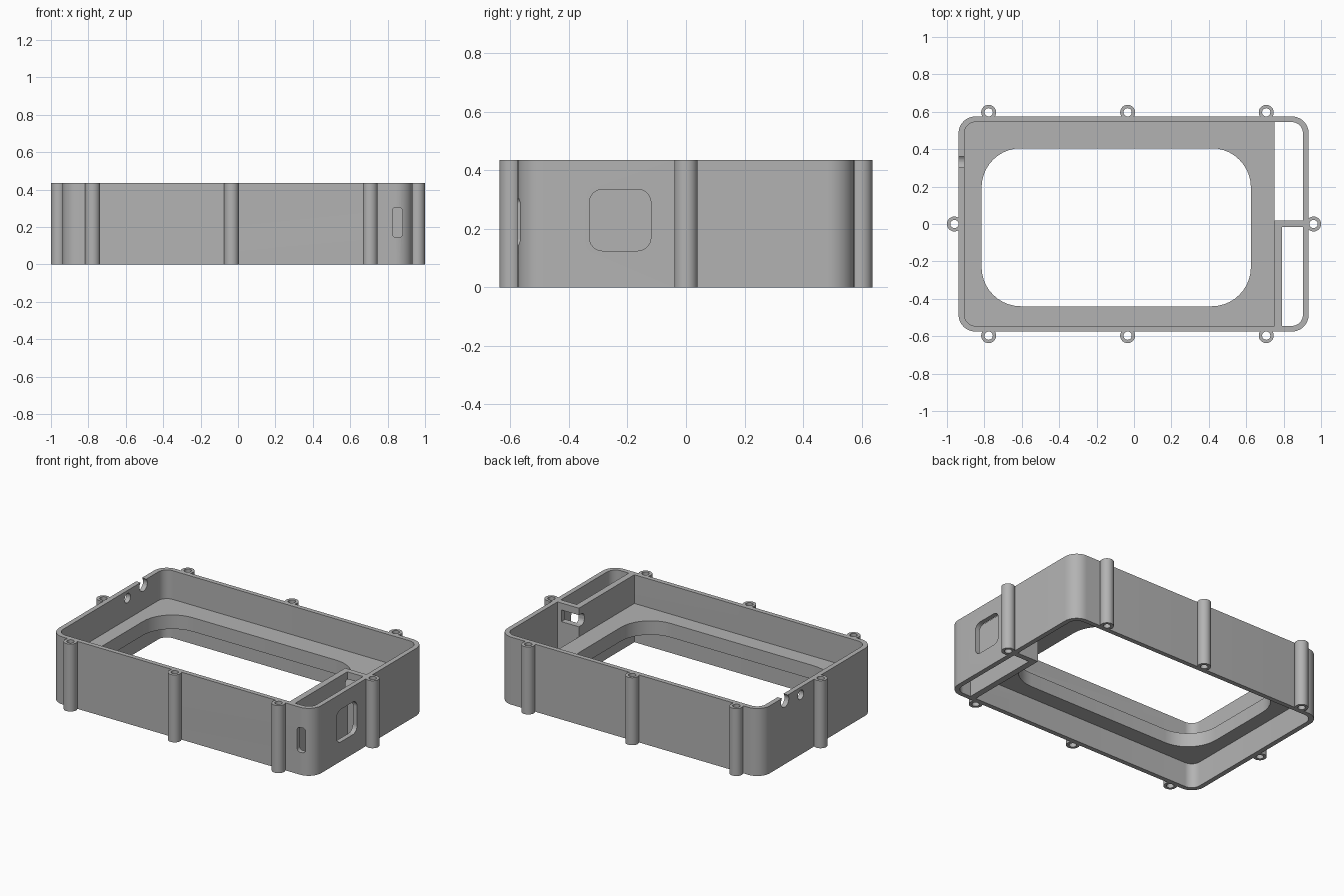
import bpy, bmesh, math

if "Cube" in bpy.data.objects:
    bpy.data.objects.remove(bpy.data.objects["Cube"], do_unlink=True)

HEIGHT = 0.435

# Single plastic colour
grey = bpy.data.materials.new("plastic grey")
grey.use_nodes = True
COLOUR = (0.45, 0.45, 0.45, 1)
grey.diffuse_color = COLOUR
grey.node_tree.nodes["Principled BSDF"].inputs["Base Color"].default_value = COLOUR

# Where outline coordinates (u, v) and depth w go for each extrusion axis
AXES = {
    "x": lambda u, v, w: (w, u, v),
    "y": lambda u, v, w: (u, w, v),
    "z": lambda u, v, w: (u, v, w),
}


def outline(u0, u1, v0, v1, right_radius, left_radius=None, steps=10):
    """Rounded rectangle, counter-clockwise from the right side."""
    left = right_radius if left_radius is None else left_radius
    corners = [(u1, v1, -1, -1, right_radius), (u0, v1, 1, -1, left),
               (u0, v0, 1, 1, left), (u1, v0, -1, 1, right_radius)]
    points = []
    for k, (u, v, su, sv, r) in enumerate(corners):
        for i in range(steps + 1):
            a = (k + i / steps) * math.pi / 2
            points.append((u + su * r + r * math.cos(a), v + sv * r + r * math.sin(a)))
    return points


def circle(u, v, r):
    return outline(u - r, u + r, v - r, v + r, r, steps=8)


def extrude(name, outer, w0, w1, inner=None, axis="z"):
    """Solid prism, or a ring when an inner outline is given."""
    bm = bmesh.new()
    put = AXES[axis]

    def loop(points, w):
        return [bm.verts.new(put(u, v, w)) for u, v in points]

    def bridge(a, b):
        for i in range(len(a)):
            j = (i + 1) % len(a)
            bm.faces.new((a[i], a[j], b[j], b[i]))

    low, high = loop(outer, w0), loop(outer, w1)
    bridge(low, high)
    if inner:
        low_in, high_in = loop(inner, w0), loop(inner, w1)
        bridge(high, high_in)
        bridge(high_in, low_in)
        bridge(low_in, low)
    else:
        bm.faces.new(low)
        bm.faces.new(high)
    bmesh.ops.remove_doubles(bm, verts=bm.verts, dist=0.00001)
    bmesh.ops.recalc_face_normals(bm, faces=bm.faces)
    mesh = bpy.data.meshes.new(name)
    bm.to_mesh(mesh)
    bm.free()
    mesh.materials.append(grey)
    obj = bpy.data.objects.new(name, mesh)
    bpy.context.collection.objects.link(obj)
    return obj


def cut(target, cutter):
    mod = target.modifiers.new(cutter.name, "BOOLEAN")
    mod.operation = "DIFFERENCE"
    mod.solver = "EXACT"
    mod.object = cutter
    cutter.hide_render = True
    cutter.hide_viewport = True
    cutter.display_type = "WIRE"


# Outer wall, open at top and bottom
wall = extrude("outer_wall", outline(-0.938, 0.934, -0.575, 0.575, 0.09), 0, HEIGHT,
               outline(-0.907, 0.903, -0.545, 0.545, 0.06))

# Shelf with a large rounded opening
shelf = extrude("shelf", outline(-0.925, 0.75, -0.56, 0.56, 0, 0.075), 0.16, 0.25,
                outline(-0.815, 0.625, -0.44, 0.405, 0.21))

# L-shaped partition closing off the front end compartment
divider = extrude("divider", outline(0.75, 0.79, -0.56, 0.02, 0), 0, HEIGHT)
cross_wall = extrude("cross_wall", outline(0.79, 0.92, -0.015, 0.02, 0), 0, HEIGHT)

# Window and slot into the compartment
cut(wall, extrude("window_cutter", outline(-0.33, -0.12, 0.125, 0.335, 0.045), 0.85, 1.0, axis="x"))
cut(wall, extrude("slot_cutter", outline(0.825, 0.88, 0.145, 0.305, 0.02), -0.7, -0.5, axis="y"))

# Cable notch and round hole in the end wall
cut(wall, extrude("notch_cutter", circle(0.332, 0.408, 0.04), -1.0, -0.85, axis="x"))
cut(wall, extrude("hole_cutter", circle(0.17, 0.385, 0.03), -1.0, -0.85, axis="x"))

# Wire passage through the partition corner
passage = extrude("passage_cutter", outline(-0.035, 0.1, 0.315, 0.39, 0.03), 0.7, 0.875, axis="x")
cut(divider, passage)
cut(cross_wall, passage)

# Screw bosses around the outside
spots = [(x, y) for y in (-0.597, 0.597) for x in (-0.777, -0.034, 0.707)]
spots += [(-0.96, 0), (0.96, 0)]
bosses = [extrude("screw_boss", circle(x, y, 0.04), 0, HEIGHT, circle(x, y, 0.022))
          for x, y in spots]

# Smooth the rounded corners, keep edges sharp
bpy.ops.object.select_all(action="DESELECT")
for obj in [wall, shelf, *bosses]:
    obj.select_set(True)
bpy.context.view_layer.objects.active = wall
bpy.ops.object.shade_smooth_by_angle(angle=math.radians(30))
